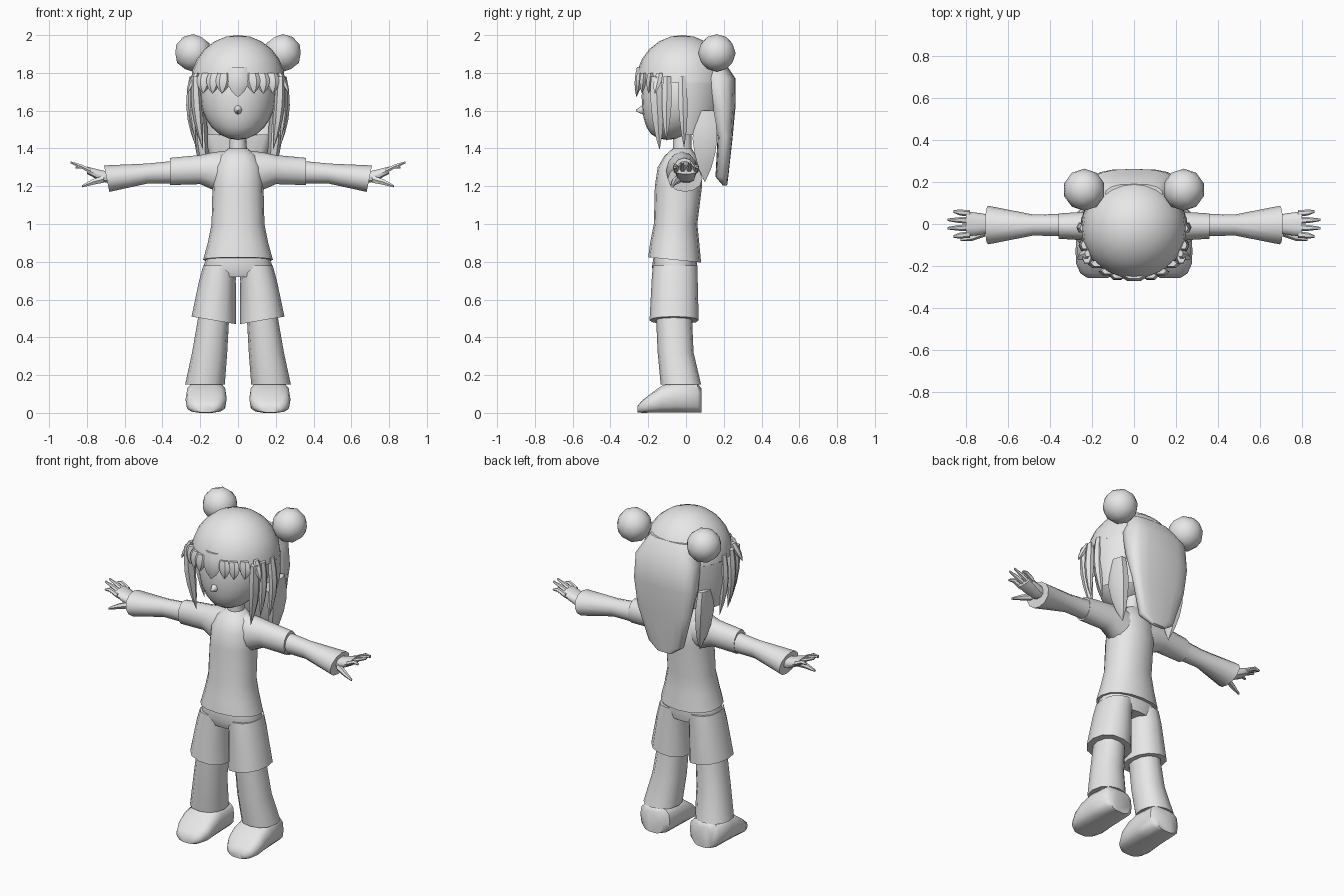
import bpy, bmesh, math
from mathutils import Matrix, Vector

cube = bpy.data.objects.get("Cube")
if cube:
    bpy.data.objects.remove(cube)

clay = bpy.data.materials.new("pale_grey")
clay.use_nodes = True
clay.diffuse_color = (.8, .8, .8, 1)
clay.node_tree.nodes["Principled BSDF"].inputs["Base Color"].default_value = clay.diffuse_color


def finish(name, bm, mirror=False, angle=45):
    """Turn a bmesh into a shaded object, optionally mirrored across x."""
    bmesh.ops.remove_doubles(bm, verts=bm.verts, dist=.0005)
    bmesh.ops.recalc_face_normals(bm, faces=bm.faces)
    mesh = bpy.data.meshes.new(name)
    bm.to_mesh(mesh)
    bm.free()
    mesh.materials.append(clay)
    part = bpy.data.objects.new(name, mesh)
    bpy.context.collection.objects.link(part)
    bpy.ops.object.select_all(action='DESELECT')
    part.select_set(True)
    bpy.context.view_layer.objects.active = part
    bpy.ops.object.shade_smooth_by_angle(angle=math.radians(angle))
    if mirror:
        part.modifiers.new("Mirror", 'MIRROR').use_mirror_merge = False


def ring(wide, deep, x=0, y=0, z=0, lean=0, tilt=0):
    """An oval section: half sizes, centre, and slopes along its two directions."""
    return wide, deep, Vector((x, y, z)), lean, tilt


def loft(name, axis, rings, sides=12, square=1, mirror=False, half=False, angle=45):
    """Skin oval rings that stand across the axis; half keeps only the rear side."""
    bm = bmesh.new()
    along = Vector([letter == axis for letter in "xyz"])
    across = Vector((0, 1, 0)) if axis == 'x' else Vector((1, 0, 0))
    up = Vector((0, 1, 0)) if axis == 'z' else Vector((0, 0, 1))
    count = sides + 1 if half else sides
    turn = math.pi if half else math.tau
    loops = []
    for wide, deep, centre, lean, tilt in rings:
        loop = []
        for i in range(count):
            c, s = math.cos(turn * i / sides), math.sin(turn * i / sides)
            u = math.copysign(abs(c) ** square, c) * wide
            v = math.copysign(abs(s) ** square, s) * deep
            loop.append(bm.verts.new(centre + across * u + up * v + along * (lean * u + tilt * v)))
        loops.append(loop)
    for low, high in zip(loops, loops[1:]):
        for i in range(sides):
            j = (i + 1) % count
            bm.faces.new((low[i], low[j], high[j], high[i]))
    if not half:
        bm.faces.new(loops[0])
        bm.faces.new(loops[-1])
    finish(name, bm, mirror, angle)


def lock(name, root, tip, wide, deep, bow=0, mirror=True):
    """A pointed strand of hair, bowed outward and widest above its middle."""
    root, tip = Vector(root), Vector(tip)
    rings = []
    for step in range(6):
        t = step / 5
        centre = root.lerp(tip, t)
        centre.x += bow * math.sin(math.pi * t)
        fat = min(1, .7 + t) * (1 - t ** 3)
        rings.append(ring(wide * fat, deep * fat, *centre))
    loft(name, 'z', rings, sides=6, mirror=mirror, angle=35)


def ball(centre, size, segments=24):
    """A sphere stretched to the given half sizes."""
    bm = bmesh.new()
    place = Matrix.LocRotScale(Vector(centre), None, Vector(size))
    bmesh.ops.create_uvsphere(bm, u_segments=segments, v_segments=segments // 2,
                              radius=1, matrix=place)
    return bm


# Shirt body and neck
loft("shirt", 'z', [
    ring(wide=.185, deep=.14, y=-.06, z=.81, tilt=-.1),
    ring(wide=.16, deep=.13, y=-.06, z=.9),
    ring(wide=.14, deep=.115, y=-.055, z=1),
    ring(wide=.135, deep=.125, y=-.04, z=1.2),
    ring(wide=.13, deep=.115, y=-.035, z=1.3),
    ring(wide=.1, deep=.085, y=-.03, z=1.36),
    ring(wide=.05, deep=.05, y=-.02, z=1.4)], sides=16, square=.9)
loft("neck", 'z', [ring(wide=.05, deep=.05, y=-.02, z=1.36),
                   ring(wide=.04, deep=.05, y=-.02, z=1.5)])

# Arms: short sleeve, flared forearm sleeve and palm
loft("upper_sleeve", 'x', [
    ring(wide=.08, deep=.125, x=.04, y=-.02, z=1.265),
    ring(wide=.085, deep=.1, x=.13, y=-.02, z=1.28),
    ring(wide=.07, deep=.077, x=.2, y=-.01, z=1.288),
    ring(wide=.06, deep=.072, x=.36, y=-.01, z=1.278)], mirror=True)
loft("forearm_sleeve", 'x', [
    ring(wide=.053, deep=.06, x=.33, y=-.005, z=1.275),
    ring(wide=.05, deep=.053, x=.48, y=-.005, z=1.267),
    ring(wide=.092, deep=.07, x=.695, y=-.005, z=1.24, tilt=.2)], mirror=True)
loft("palm", 'x', [
    ring(wide=.035, deep=.03, x=.66, z=1.245),
    ring(wide=.05, deep=.032, x=.72, z=1.253),
    ring(wide=.06, deep=.02, x=.8, z=1.285)], sides=10, square=.8, mirror=True)

# Fingers fan out and rise, the middle ones longest
for number in range(4):
    spread = (number - 1.5) / 1.5
    y, reach = .05 * spread, .89 - .03 * spread ** 2
    loft(f"finger_{number + 1}", 'x', [
        ring(wide=.016, deep=.015, x=.78, y=y, z=1.28),
        ring(wide=.014, deep=.012, x=.83, y=y * 1.1, z=1.305),
        ring(wide=.006, deep=.006, x=reach, y=y * 1.2, z=reach + .44)], sides=6, mirror=True)
loft("thumb", 'x', [
    ring(wide=.02, deep=.022, x=.71, y=-.04, z=1.238),
    ring(wide=.017, deep=.017, x=.77, y=-.063, z=1.222),
    ring(wide=.007, deep=.007, x=.825, y=-.075, z=1.2)], sides=6, mirror=True)

# Shorts
loft("shorts_hips", 'z', [
    ring(wide=.16, deep=.112, y=-.058, z=.84),
    ring(wide=.185, deep=.12, y=-.06, z=.77),
    ring(wide=.175, deep=.105, y=-.055, z=.72)], sides=16, square=.85)
loft("shorts_leg", 'z', [
    ring(wide=.092, deep=.118, x=.092, y=-.058, z=.78),
    ring(wide=.097, deep=.122, x=.109, y=-.06, z=.7),
    ring(wide=.118, deep=.13, x=.128, y=-.063, z=.49, lean=.17)], square=.9, mirror=True)

# Lower legs and shoes
loft("trouser_leg", 'z', [
    ring(wide=.08, deep=.095, x=.125, y=-.065, z=.54),
    ring(wide=.093, deep=.095, x=.15, y=-.055, z=.32),
    ring(wide=.105, deep=.107, x=.175, y=-.027, z=.15)], square=.9, mirror=True)
loft("shoe", 'y', [
    ring(wide=.07, deep=.065, x=.17, y=.082, z=.065),
    ring(wide=.1, deep=.08, x=.168, y=.06, z=.08),
    ring(wide=.107, deep=.084, x=.168, y=-.06, z=.084),
    ring(wide=.109, deep=.072, x=.169, y=-.13, z=.072),
    ring(wide=.105, deep=.05, x=.17, y=-.19, z=.05),
    ring(wide=.083, deep=.032, x=.172, y=-.235, z=.032),
    ring(wide=.05, deep=.018, x=.172, y=-.256, z=.02)],
    sides=14, square=.65, mirror=True, angle=50)

# Head, with the lower half drawn forward to the chin, and nose
middle, height = 1.68, .235
bm = ball((0, -.03, middle), (.2, .205, height))
for v in bm.verts:
    drop = max(0, (middle - v.co.z) / height)
    v.co.y -= .07 * drop ** 2
finish("head", bm, angle=60)
loft("nose", 'y', [ring(wide=.025, deep=.03, y=-.22, z=1.607),
                   ring(wide=.003, deep=.004, y=-.266, z=1.6)], sides=8)

# Hair cap: the upper half of a sphere
brow = 1.75
bm = ball((0, -.02, brow), (.25, .245, .25))
bmesh.ops.delete(bm, geom=[v for v in bm.verts if v.co.z < brow - .01], context='VERTS')
finish("hair_cap", bm, angle=60)

# Hair round the sides and back, and the long tail behind
loft("hair_curtain", 'z', [
    ring(wide=.25, deep=.245, y=-.02, z=brow),
    ring(wide=.256, deep=.23, y=-.02, z=1.62),
    ring(wide=.225, deep=.17, y=-.015, z=1.47)], sides=16, half=True, angle=60)
loft("back_hair", 'z', [
    ring(wide=.14, deep=.065, y=.125, z=1.88),
    ring(wide=.2, deep=.09, y=.172, z=1.77),
    ring(wide=.205, deep=.07, y=.192, z=1.62),
    ring(wide=.18, deep=.04, y=.207, z=1.46),
    ring(wide=.115, deep=.034, y=.19, z=1.25),
    ring(wide=.05, deep=.012, y=.206, z=1.205)], sides=16, square=.7)

# Two round buns
bm = bmesh.new()
bmesh.ops.create_icosphere(bm, subdivisions=2, radius=.1,
                           matrix=Matrix.Translation((.237, .163, 1.905)))
finish("hair_bun", bm, mirror=True)

# Hanging locks on each side
lock("front_side_lock", root=(.225, -.16, 1.78), tip=(.185, -.14, 1.39), wide=.03, deep=.042, bow=.01)
lock("temple_lock", root=(.235, -.1, 1.78), tip=(.225, -.105, 1.44), wide=.025, deep=.032, bow=.01)
lock("middle_side_lock", root=(.24, -.02, 1.78), tip=(.22, -.01, 1.4), wide=.025, deep=.03, bow=.02)
lock("rear_side_lock", root=(.2, .1, 1.6), tip=(.165, .1, 1.22), wide=.04, deep=.08, bow=.01)
lock("wisp", root=(.22, -.14, 1.8), tip=(.27, -.165, 1.69), wide=.02, deep=.025)

# Fringe: a broad centre tuft, and smaller ones following the curve of the cap
lock("fringe_centre", root=(0, -.245, 1.83), tip=(0, -.262, 1.67), wide=.068, deep=.024, mirror=False)
for number in range(3):
    x = .075 + .05 * number
    y = -.02 - .235 * math.sqrt(1 - (x / .25) ** 2)
    lock(f"fringe_tuft_{number + 1}", root=(x, y, 1.8), tip=(x + .01, y - .01, 1.69), wide=.042, deep=.022)
